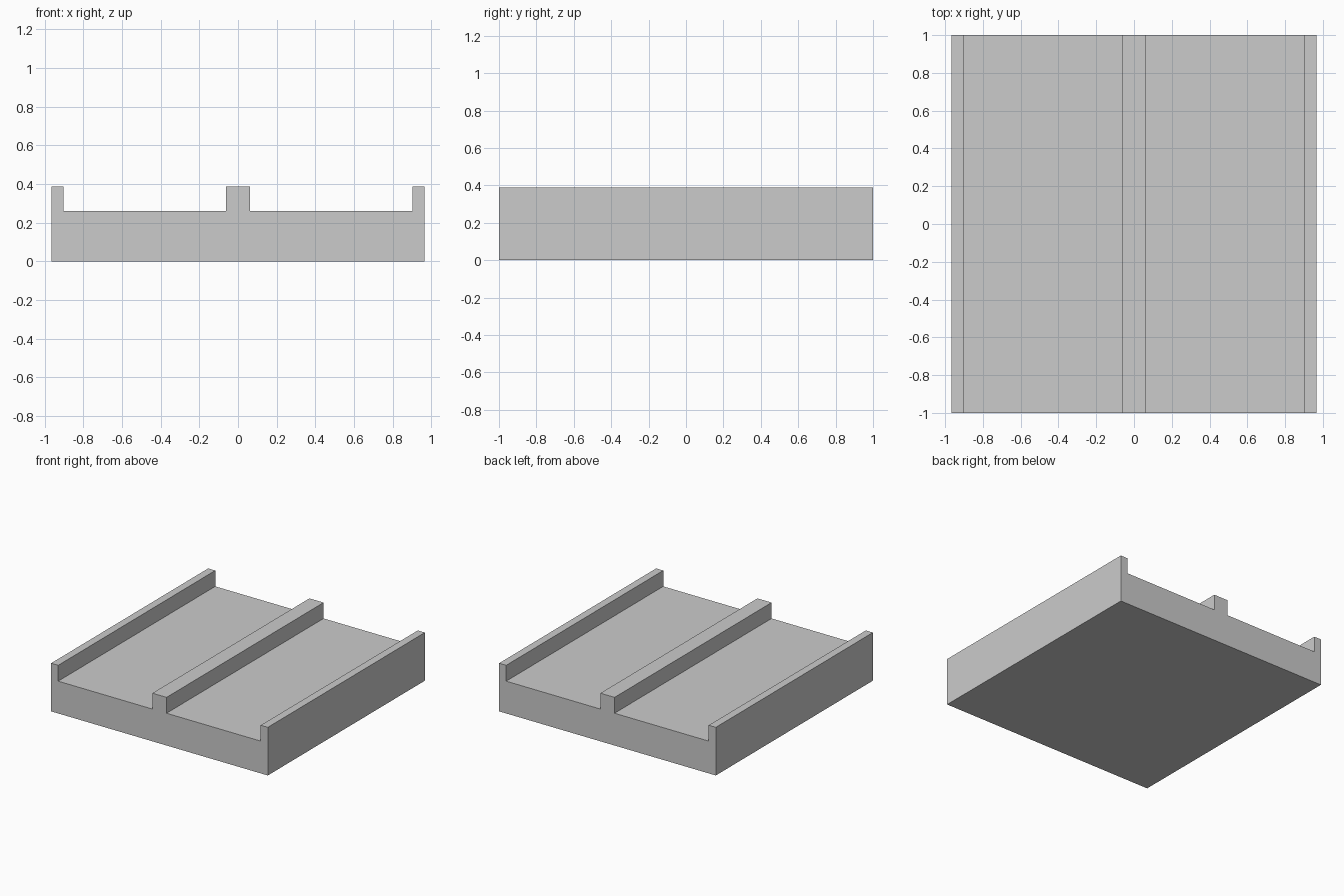
import bpy, bmesh

if "Cube" in bpy.data.objects:
    bpy.data.objects.remove(bpy.data.objects["Cube"])

HALF_W, HALF_L = 0.966, 1.0
FLOOR_Z, TOP_Z = 0.26, 0.388
RIB = 0.063  # side lip width and half the centre rib width

# Right half of the cross-section, mirrored to complete the outline
right = [(HALF_W, 0), (HALF_W, TOP_Z), (HALF_W - RIB, TOP_Z),
         (HALF_W - RIB, FLOOR_Z), (RIB, FLOOR_Z), (RIB, TOP_Z)]
outline = right + [(-x, z) for x, z in reversed(right)]

# Double-channel tray: profile extruded front to back
bm = bmesh.new()
face = bm.faces.new([bm.verts.new((x, -HALF_L, z)) for x, z in outline])
ext = bmesh.ops.extrude_face_region(bm, geom=[face], use_keep_orig=True)
back = [v for v in ext["geom"] if isinstance(v, bmesh.types.BMVert)]
bmesh.ops.translate(bm, vec=(0, 2 * HALF_L, 0), verts=back)
bmesh.ops.recalc_face_normals(bm, faces=bm.faces)

mesh = bpy.data.meshes.new("channel_block")
bm.to_mesh(mesh)
bm.free()
bpy.context.collection.objects.link(bpy.data.objects.new("channel_block", mesh))
